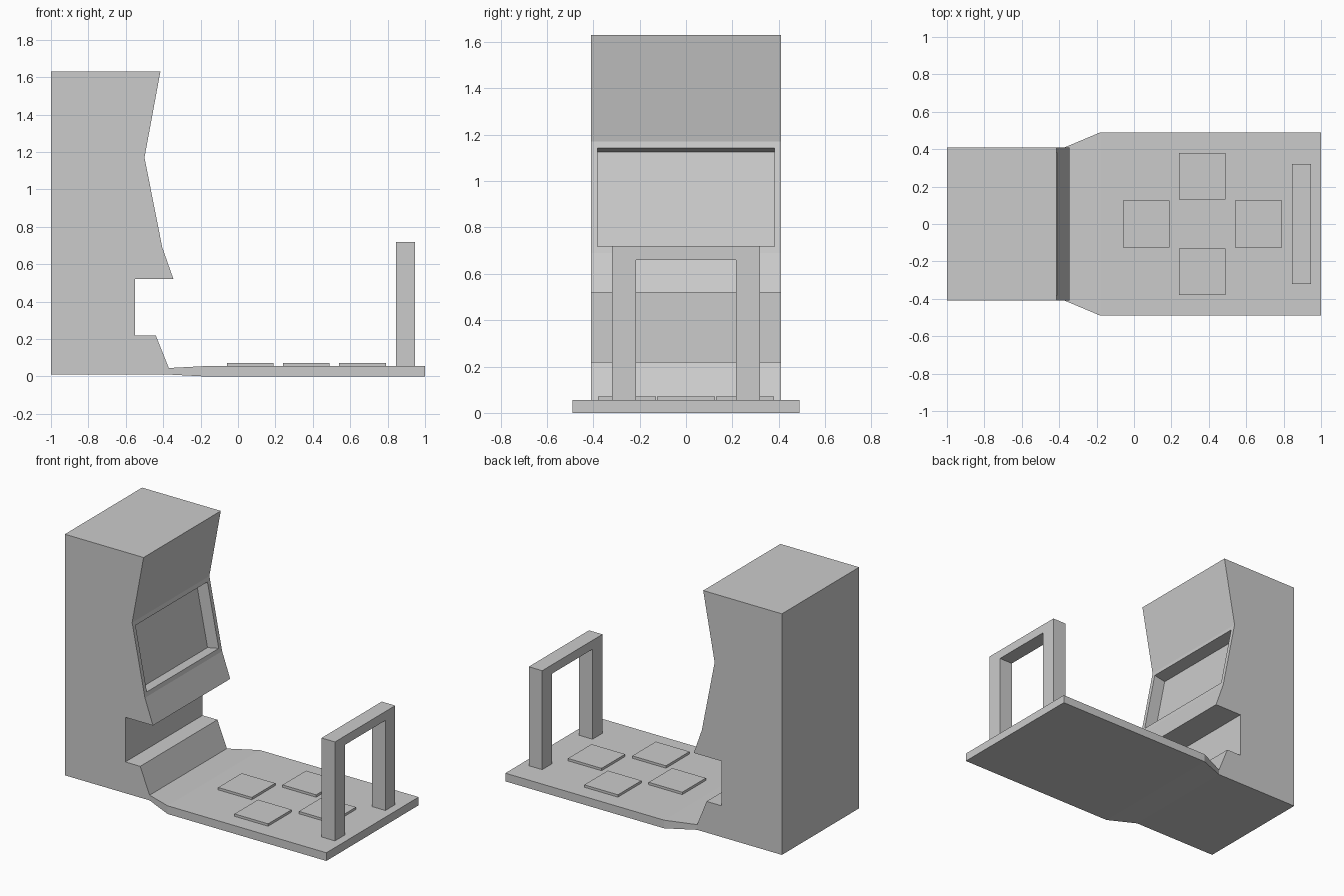
import bpy
import bmesh
from mathutils import Vector

default = bpy.data.objects.get("Cube")
if default:
    bpy.data.objects.remove(default, do_unlink=True)

grey = bpy.data.materials.new("plain grey")
grey.use_nodes = True
grey.diffuse_color = (0.6, 0.6, 0.6, 1)
grey.node_tree.nodes["Principled BSDF"].inputs["Base Color"].default_value = (0.6, 0.6, 0.6, 1)


def finish(bm, name):
    bmesh.ops.recalc_face_normals(bm, faces=bm.faces)
    mesh = bpy.data.meshes.new(name)
    bm.to_mesh(mesh)
    bm.free()
    mesh.materials.append(grey)
    obj = bpy.data.objects.new(name, mesh)
    bpy.context.collection.objects.link(obj)
    return obj


def prism(points, offset):
    """Closed outline pushed along an offset vector."""
    bm = bmesh.new()
    face = bm.faces.new([bm.verts.new(p) for p in points])
    new = bmesh.ops.extrude_face_region(bm, geom=[face])["geom"]
    moved = [v for v in new if isinstance(v, bmesh.types.BMVert)]
    bmesh.ops.translate(bm, verts=moved, vec=offset)
    bmesh.ops.recalc_face_normals(bm, faces=bm.faces)
    return bm


# Cabinet: side outline extruded across its width
half = 0.41
outline = [(-1, 0.01), (-1, 1.63), (-0.415, 1.63), (-0.5, 1.17), (-0.405, 0.69),
           (-0.345, 0.52), (-0.55, 0.52), (-0.55, 0.22), (-0.44, 0.22),
           (-0.37, 0.045), (-0.37, 0.01)]
cabinet = prism([(x, -half, z) for x, z in outline], (0, 2 * half, 0))

# Recessed screen in the sloping panel
target = Vector((-0.45, 0, 0.93))
panel = min(cabinet.faces, key=lambda f: (f.calc_center_median() - target).length)
bmesh.ops.inset_region(cabinet, faces=[panel], thickness=0.04)
normal = panel.normal.copy()
screen = bmesh.ops.extrude_discrete_faces(cabinet, faces=[panel])["faces"][0]
bmesh.ops.translate(cabinet, verts=screen.verts, vec=normal * -0.085)
finish(cabinet, "cabinet")

# Dance platform: rectangular sections that flare out from the cabinet
deck = bmesh.new()
rings = []
for x, w, low, high in [(-0.37, half, 0.01, 0.045), (-0.18, 0.49, 0, 0.055), (1, 0.49, 0, 0.055)]:
    section = [(-w, low), (w, low), (w, high), (-w, high)]
    rings.append([deck.verts.new((x, y, z)) for y, z in section])
for a, b in zip(rings, rings[1:]):
    for i in range(4):
        j = (i + 1) % 4
        deck.faces.new((a[i], a[j], b[j], b[i]))
deck.faces.new(rings[0])
deck.faces.new(rings[-1])
finish(deck, "platform")

# Four step pads
s = 0.125
for name, x, y in [("near_pad", 0.065, 0), ("far_pad", 0.665, 0),
                   ("left_pad", 0.365, 0.255), ("right_pad", 0.365, -0.255)]:
    square = [(x + i * s, y + j * s, 0.05) for i, j in [(-1, -1), (1, -1), (1, 1), (-1, 1)]]
    finish(prism(square, (0, 0, 0.021)), name)

# Safety rail: an arch extruded along x
arch = [(-0.32, 0.05), (-0.32, 0.72), (0.32, 0.72), (0.32, 0.05),
        (0.215, 0.05), (0.215, 0.66), (-0.215, 0.66), (-0.215, 0.05)]
finish(prism([(0.845, y, z) for y, z in arch], (0.1, 0, 0)), "safety_rail")
